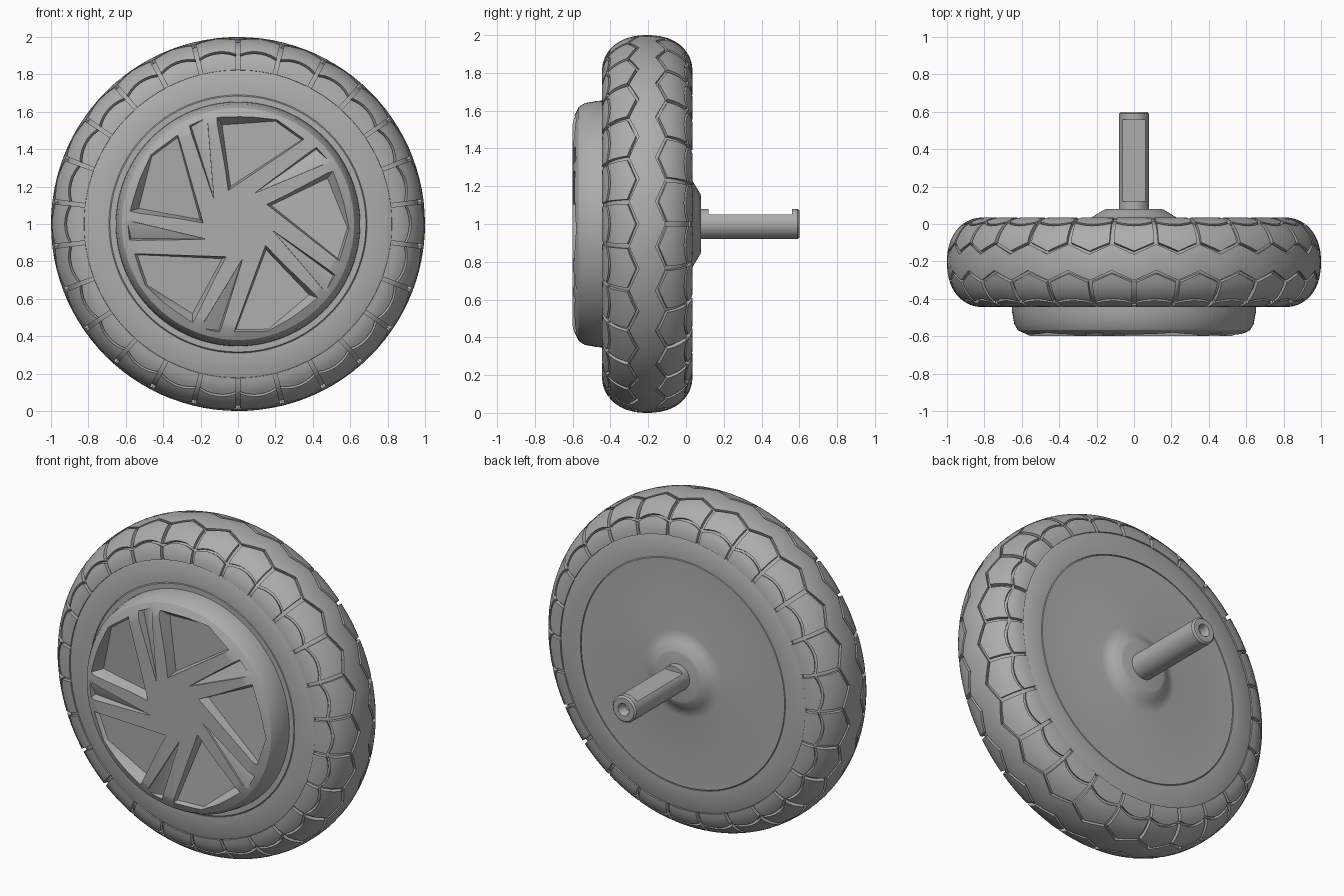
import bpy, bmesh
from math import sin, cos, pi, radians
from mathutils import Matrix

cube = bpy.data.objects.get("Cube")
if cube:
    bpy.data.objects.remove(cube)

GREY = (0.42, 0.42, 0.42, 1)
mat = bpy.data.materials.new("plain grey")
mat.use_nodes = True
mat.diffuse_color = GREY
mat.node_tree.nodes["Principled BSDF"].inputs["Base Color"].default_value = GREY


def add_object(name, bm, smooth=True):
    mesh = bpy.data.meshes.new(name)
    bm.to_mesh(mesh)
    bm.free()
    ob = bpy.data.objects.new(name, mesh)
    bpy.context.collection.objects.link(ob)
    mesh.materials.append(mat)
    if smooth:
        shade(ob)
    return ob


def activate(ob):
    bpy.ops.object.select_all(action="DESELECT")
    ob.select_set(True)
    bpy.context.view_layer.objects.active = ob


def shade(ob, angle=32):
    activate(ob)
    bpy.ops.object.shade_smooth_by_angle(angle=radians(angle))


def lathe(name, profile, segs=96, closed=False, smooth=True):
    """Spin a (radius, y) profile about the wheel axis."""
    bm = bmesh.new()
    rings = [[bm.verts.new((r * sin(2 * pi * i / segs), y, 1 + r * cos(2 * pi * i / segs)))
              for i in range(segs)] for r, y in profile]
    pairs = list(zip(rings, rings[1:]))
    if closed:
        pairs.append((rings[-1], rings[0]))
    for a, b in pairs:
        for i in range(segs):
            k = (i + 1) % segs
            bm.faces.new((a[i], a[k], b[k], b[i]))
    bmesh.ops.remove_doubles(bm, verts=bm.verts, dist=1e-5)
    bmesh.ops.recalc_face_normals(bm, faces=bm.faces)
    return add_object(name, bm, smooth)


def cut(ob, cutter):
    cutter.hide_render = True
    mod = ob.modifiers.new("cut", "BOOLEAN")
    mod.operation = "DIFFERENCE"
    mod.solver = "EXACT"
    mod.object = cutter
    activate(ob)
    bpy.ops.object.modifier_apply(modifier=mod.name)
    bpy.data.objects.remove(cutter)
    shade(ob)


# ---- tyre: rounded section, a = 0 at the crown, negative a towards the front
BLOCKS, MID = 26, -0.205
STEP = 2 * pi / BLOCKS


def section(a, depth=0.0):
    side = 1 if a >= 0 else -1
    r = 0.8 + (0.2 - depth) * max(cos(a), 0) ** 0.9
    return r, MID + side * (0.24 - depth) * abs(sin(a)) ** 0.9


def zigzag(p):
    return abs(2 * (p % 1) - 1)


def patch(bm, p0, p1, n, lo, hi, m):
    """Raised tread pad between two angles, with walls sunk into the tyre."""
    grid = []
    for i in range(-1, n + 2):
        u = min(max(i, 0), n) / n
        p = p0 + (p1 - p0) * u
        row = []
        for j in range(-1, m + 2):
            v = min(max(j, 0), m) / m
            edge = i in (-1, n + 1) or j in (-1, m + 1)
            r, y = section(lo(p) + (hi(p) - lo(p)) * v, 0.03 if edge else 0)
            row.append(bm.verts.new((r * sin(p * STEP), y, 1 + r * cos(p * STEP))))
        grid.append(row)
    for a, b in zip(grid, grid[1:]):
        for j in range(m + 2):
            bm.faces.new((a[j], b[j], b[j + 1], a[j + 1]))


def inner_edge(p):
    return 0.15 + 0.22 * zigzag(p)


def arch(p):
    return 0.92 + 0.15 * zigzag(p) ** 2


carcass = [section(radians(a), 0.02) for a in range(-84, 85, 6)]
lathe("tyre_body", [(0.69, -0.44), (0.815, -0.44), (0.825, -0.434)] + carcass +
      [(0.825, 0.024), (0.815, 0.03), (0.69, 0.03)], 104, closed=True)

bm = bmesh.new()
patch(bm, 0, BLOCKS, BLOCKS * 4, lambda p: -inner_edge(p),
      lambda p: inner_edge(p + 0.5), 6)
add_object("tread_centre_band", bm)

bm = bmesh.new()
GAP = 0.05
for k in range(BLOCKS):
    p0, p1 = k + GAP, k + 1 - GAP
    # front row
    patch(bm, p0, p1, 6, lambda p: -arch(p), lambda p: -inner_edge(p) - 0.07, 6)
    patch(bm, p0, p1, 6, lambda p: -1.48, lambda p: -arch(p) - 0.07, 4)
    # back row, staggered by half a block
    q0, q1 = p0 + 0.5, p1 + 0.5
    patch(bm, q0, q1, 6, lambda p: inner_edge(p + 0.5) + 0.07, lambda p: arch(p + 0.5), 6)
    patch(bm, q0, q1, 6, lambda p: arch(p + 0.5) + 0.07, lambda p: 1.48, 4)
add_object("tread_blocks", bm)

# ---- rim: flush plates inside the tyre, flared collar at the back
lathe("rim", [(0, -0.44), (0.684, -0.44), (0.69, -0.432), (0.69, 0.022), (0.684, 0.03),
              (0.26, 0.03), (0.225, 0.036), (0.2, 0.052), (0.16, 0.076), (0.145, 0.08),
              (0, 0.08)])

# ---- motor cover with a pinwheel of five sunken panels
cover = lathe("motor_cover", [(0, -0.4), (0.655, -0.4), (0.652, -0.47), (0.64, -0.535),
                              (0.62, -0.568), (0.56, -0.597), (0.54, -0.6), (0, -0.6)],
              smooth=False)


def pocket(bm, floor, lid, turn):
    """Tapered cutter: floor points are (x, y, height above axis)."""
    low = [bm.verts.new((x, y, z)) for x, y, z in floor]
    top = [bm.verts.new((x, -0.64, z)) for x, z in lid]
    faces = [bm.faces.new(low), bm.faces.new(top[::-1])]
    n = len(low)
    for i in range(n):
        k = (i + 1) % n
        faces.append(bm.faces.new((low[k], low[i], top[i], top[k])))
    bmesh.ops.triangulate(bm, faces=faces)
    bmesh.ops.transform(bm, verts=low + top, matrix=Matrix.Translation((0, 0, 1))
                        @ Matrix.Rotation(turn, 4, "Y"))


def panel_y(x, z):
    # floor is deepest beside the blade and rises away from it
    return -0.535 - 0.08 * (x + 0.08)


bm = bmesh.new()
panel = [(-0.085, 0.53), (0.2, 0.55), (0.34, 0.45), (-0.04, 0.2)]
panel_lid = [(-0.14, 0.61), (0.23, 0.575), (0.385, 0.465), (-0.06, 0.165)]
slot = [(-0.25, -0.55, 0.52), (-0.165, -0.59, 0.57), (-0.13, -0.59, 0.14)]
slot_lid = [(-0.275, 0.535), (-0.155, 0.6), (-0.125, 0.12)]
for k in range(5):
    pocket(bm, [(x, panel_y(x, z), z) for x, z in panel], panel_lid, k * 2 * pi / 5)
    pocket(bm, slot, slot_lid, k * 2 * pi / 5)
bmesh.ops.recalc_face_normals(bm, faces=bm.faces)
cut(cover, add_object("panel_cutter", bm, False))

lathe("centre_cap", [(0, -0.5), (0.125, -0.5), (0.125, -0.596), (0.121, -0.6), (0, -0.6)], 48)

# ---- axle with a bored end and a flat along the top
axle = lathe("axle", [(0, 0.05), (0.08, 0.05), (0.08, 0.59), (0.07, 0.6), (0.038, 0.6),
                      (0.032, 0.59), (0.032, 0.54), (0, 0.54)], 48, smooth=False)
bm = bmesh.new()
bmesh.ops.create_cube(bm, size=1, matrix=Matrix.Translation((0, 0.34, 1.1))
                      @ Matrix.Diagonal((0.3, 0.44, 0.1, 1)))
cut(axle, add_object("flat_cutter", bm, False))
